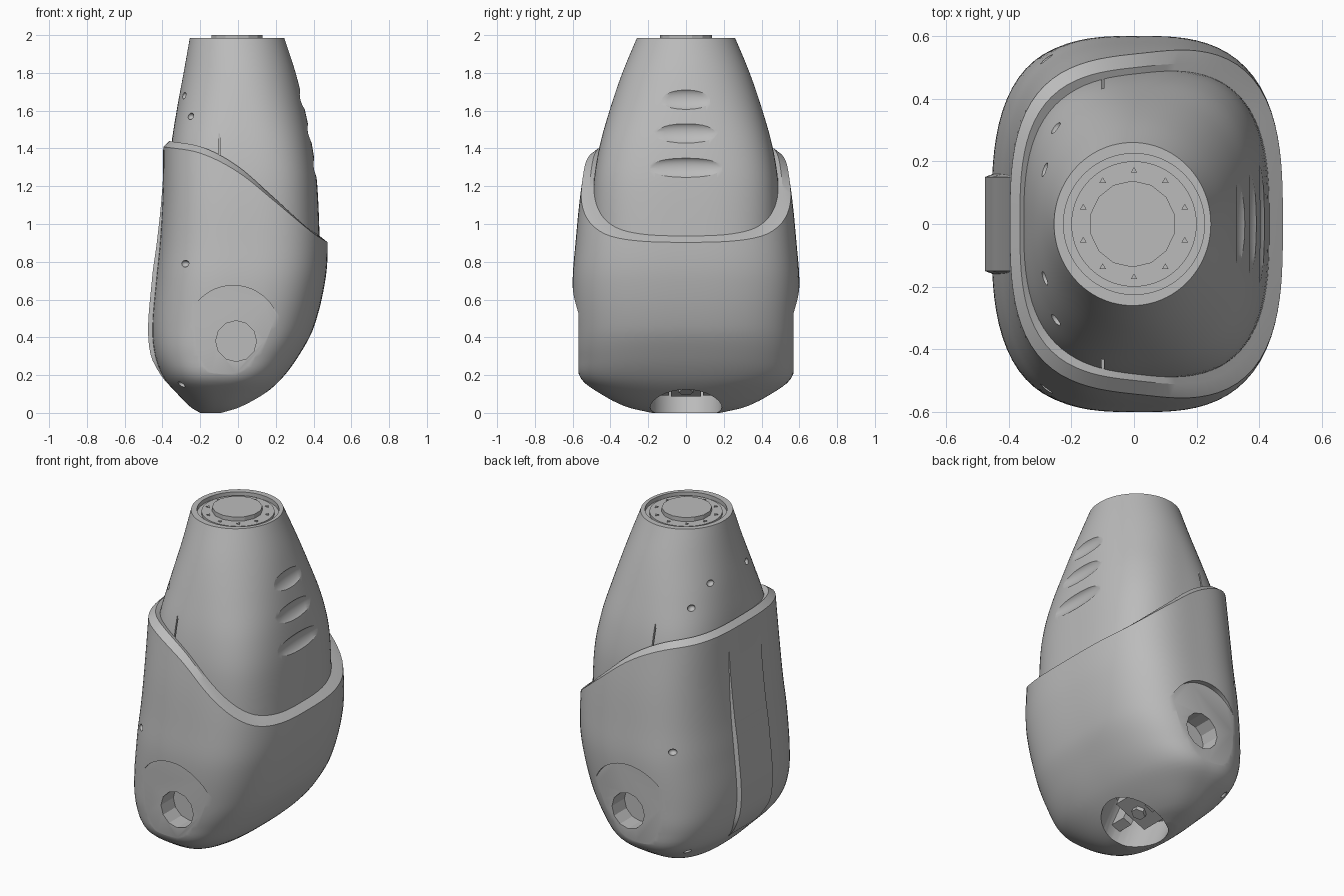
import bpy, bmesh, math
from mathutils import Vector, Matrix

cube = bpy.data.objects.get("Cube")
if cube:
    bpy.data.objects.remove(cube, do_unlink=True)

grey = bpy.data.materials.new("plain_grey")
grey.use_nodes = True
COLOUR = (0.5, 0.5, 0.5, 1)
grey.diffuse_color = COLOUR
for node in grey.node_tree.nodes:
    if node.type == 'BSDF_PRINCIPLED':
        node.inputs["Base Color"].default_value = COLOUR
        node.inputs["Roughness"].default_value = 0.6

SIDES = 96

# Section tables: z, min x, max x, half depth, squareness
SHELL = [(0.0, -0.20, -0.05, 0.18, 2.2), (0.03, -0.25, 0.03, 0.31, 2.3),
         (0.10, -0.32, 0.14, 0.45, 2.5), (0.18, -0.39, 0.23, 0.555, 2.8),
         (0.30, -0.44, 0.32, 0.58, 3), (0.45, -0.455, 0.40, 0.59, 3),
         (0.70, -0.435, 0.462, 0.60, 3), (0.90, -0.415, 0.475, 0.585, 3),
         (1.15, -0.40, 0.46, 0.56, 3), (1.45, -0.395, 0.44, 0.515, 3)]
DOME = [(0.85, -0.37, 0.435, 0.50, 3), (1.2, -0.365, 0.42, 0.49, 3),
        (1.4, -0.355, 0.395, 0.46, 2.8), (1.6, -0.325, 0.355, 0.405, 2.4),
        (1.8, -0.288, 0.305, 0.337, 2.1), (1.985, -0.255, 0.245, 0.26, 2)]
# Sloping top edge of the shell: x, z
EDGE = [(-0.4, 1.41), (-0.2, 1.375), (0, 1.275), (0.2, 1.115),
        (0.4, 0.95), (0.48, 0.90)]


def sample(table, t):
    """Smooth interpolation of a table by its first column."""
    t = min(max(t, table[0][0]), table[-1][0])
    i = 0
    while i < len(table) - 2 and t > table[i + 1][0]:
        i += 1

    def slope(k, c):
        a, b = table[max(k - 1, 0)], table[min(k + 1, len(table) - 1)]
        return (b[c] - a[c]) / (b[0] - a[0])
    p, q = table[i], table[i + 1]
    h = q[0] - p[0]
    s = (t - p[0]) / h
    s2, s3 = s * s, s * s * s
    return [(2 * s3 - 3 * s2 + 1) * p[c] + (s3 - 2 * s2 + s) * h * slope(i, c)
            + (3 * s2 - 2 * s3) * q[c] + (s3 - s2) * h * slope(i + 1, c)
            for c in range(1, len(p))]


def surface(table, angle, z):
    lo, hi, depth, n = sample(table, z)
    c, s = math.cos(angle), math.sin(angle)
    r = (abs(c) ** n + abs(s) ** n) ** (-1 / n)
    return Vector(((lo + hi) / 2 + (hi - lo) / 2 * r * c, depth * r * s, z))


def side_y(table, x, z):
    lo, hi, depth, n = sample(table, z)
    u = abs((x - (lo + hi) / 2) / ((hi - lo) / 2))
    return depth * (1 - min(u, 1) ** n) ** (1 / n)


def finish(name, bm):
    bmesh.ops.recalc_face_normals(bm, faces=bm.faces)
    mesh = bpy.data.meshes.new(name)
    bm.to_mesh(mesh)
    bm.free()
    mesh.materials.append(grey)
    obj = bpy.data.objects.new(name, mesh)
    bpy.context.collection.objects.link(obj)
    return obj


def skin(name, rings):
    bm = bmesh.new()
    loops = [[bm.verts.new(p) for p in ring] for ring in rings]
    for a, b in zip(loops, loops[1:]):
        for i in range(len(a)):
            j = (i + 1) % len(a)
            bm.faces.new((a[i], a[j], b[j], b[i]))
    bm.faces.new(loops[0])
    bm.faces.new(loops[-1])
    return finish(name, bm)


def cylinder(name, centre, radius, depth, axis=(0, 0, 1), sides=48):
    bm = bmesh.new()
    turn = Vector((0, 0, 1)).rotation_difference(Vector(axis)).to_matrix().to_4x4()
    bmesh.ops.create_cone(bm, cap_ends=True, segments=sides, radius1=radius,
                          radius2=radius, depth=depth,
                          matrix=Matrix.Translation(centre) @ turn)
    return finish(name, bm)


def ellipsoid(name, centre, radii, tilt=0):
    bm = bmesh.new()
    bmesh.ops.create_uvsphere(bm, u_segments=24, v_segments=16, radius=1,
                              matrix=Matrix.Translation(centre)
                              @ Matrix.Rotation(tilt, 4, 'Y')
                              @ Matrix.Diagonal((*radii, 1)))
    return finish(name, bm)


def box(name, centre, size, tilt=0):
    bm = bmesh.new()
    bmesh.ops.create_cube(bm, size=1, matrix=Matrix.Translation(centre)
                          @ Matrix.Rotation(tilt, 4, 'Y')
                          @ Matrix.Diagonal((*size, 1)))
    return finish(name, bm)


def activate(obj):
    bpy.ops.object.select_all(action='DESELECT')
    obj.select_set(True)
    bpy.context.view_layer.objects.active = obj


def cut(obj, cutter):
    cutter.hide_render = True
    mod = obj.modifiers.new("cut", 'BOOLEAN')
    mod.operation, mod.solver, mod.object = 'DIFFERENCE', 'EXACT', cutter
    activate(obj)
    bpy.ops.object.modifier_apply(modifier=mod.name)
    bpy.data.objects.remove(cutter, do_unlink=True)


def smooth(obj, degrees=28):
    activate(obj)
    bpy.ops.object.shade_smooth_by_angle(angle=math.radians(degrees))


angles = [2 * math.pi * i / SIDES for i in range(SIDES)]

# Lower shell with a sloping chamfered rim
tops = []
for a in angles:
    z = 1.2
    for _ in range(20):
        z = sample(EDGE, surface(SHELL, a, z).x)[0]
    tops.append(z)
ROWS = 44
rings = [[surface(SHELL, a, top * (k / ROWS) ** 1.5) for a, top in zip(angles, tops)]
         for k in range(ROWS + 1)]
rim = [Vector((p.x * 0.92, p.y * 0.92, p.z + 0.03)) for p in rings[-1]]
core = [Vector((p.x * 0.2, p.y * 0.2, 1.2)) for p in rim]
lower_shell = skin("lower_shell", rings + [rim, core])

# Side pivots: flat pads with a round socket
for side in (-1, 1):
    cut(lower_shell, cylinder("pad_cutter", (-0.025, side * 0.818, 0.425), 0.25, 0.5, (0, 1, 0)))
    cut(lower_shell, cylinder("socket_cutter", (-0.01, side * 0.55, 0.38), 0.108, 0.2, (0, 1, 0), 12))
    for x, z in ((-0.28, 0.79), (-0.30, 0.15)):
        y = side * side_y(SHELL, x, z)
        cut(lower_shell, ellipsoid("dent_cutter", (x, y, z), (0.024, 0.024, 0.018)))

# Bottom port and its inner block
port_axis = Vector((0.4, 0, -0.92)).normalized()
port = Vector((0, 0, 0.04))
cut(lower_shell, cylinder("port_cutter", port, 0.19, 0.46, port_axis, 32))
lean = math.atan2(-port_axis.x, -port_axis.z)
box("port_block", port - port_axis * 0.17, (0.22, 0.16, 0.14), lean)
cylinder("port_boss", port - port_axis * 0.1, 0.04, 0.05, port_axis, 6)
for side in (-1, 1):
    box("port_rib", port - port_axis * 0.15 + Vector((0, side * 0.14, 0)),
        (0.06, 0.1, 0.16), lean)
smooth(lower_shell)

# Raised panel down the narrow side
panel_rings = []
for k in range(33):
    t = k / 32
    z = 0.13 + 1.17 * t
    lift = 0.024 * min(1, t * 7, (1 - t) * 2.2) - 0.003
    wide = 0.15 * min(1, 0.75 + t * 2)
    left = sample(SHELL, z)[0]
    panel_rings.append([(left - lift, -wide, z), (left - lift, wide, z),
                        (left + 0.06, wide + 0.03, z), (left + 0.06, -wide - 0.03, z)])
smooth(skin("side_panel", panel_rings))

# Upper dome
dome = skin("upper_dome", [[surface(DOME, a, 0.85 + 1.135 * k / 32) for a in angles]
                           for k in range(33)])

# Finger scoops, widening downward
for z, wide in ((1.66, 0.20), (1.48, 0.23), (1.295, 0.27)):
    x = sample(DOME, z)[1]
    cut(dome, ellipsoid("scoop_cutter", (x + 0.022, 0, z), (0.042, wide, 0.062), -0.35))

# Slits and dents on both sides of the dome
for side in (-1, 1):
    cut(dome, box("slit_cutter", (-0.1, side * side_y(DOME, -0.1, 1.41), 1.41),
                  (0.008, 0.04, 0.14)))
    for x, z in ((-0.25, 1.57), (-0.285, 1.68)):
        y = side * side_y(DOME, x, z)
        cut(dome, ellipsoid("dent_cutter", (x, y, z), (0.02, 0.024, 0.018)))

# Recessed top coupling
cut(dome, cylinder("recess_cutter", (0, 0, 2.0), 0.225, 0.08, sides=64))
smooth(dome)
smooth(cylinder("coupling_plate", (0, 0, 1.955), 0.20, 0.04, sides=64))
cylinder("coupling_disc", (-0.005, 0, 1.98), 0.138, 0.04, sides=14)
for k in range(10):
    a = math.tau * (k + 0.5) / 10
    cylinder("coupling_stud", (0.17 * math.cos(a), 0.17 * math.sin(a), 1.976),
             0.012, 0.008, sides=3)
